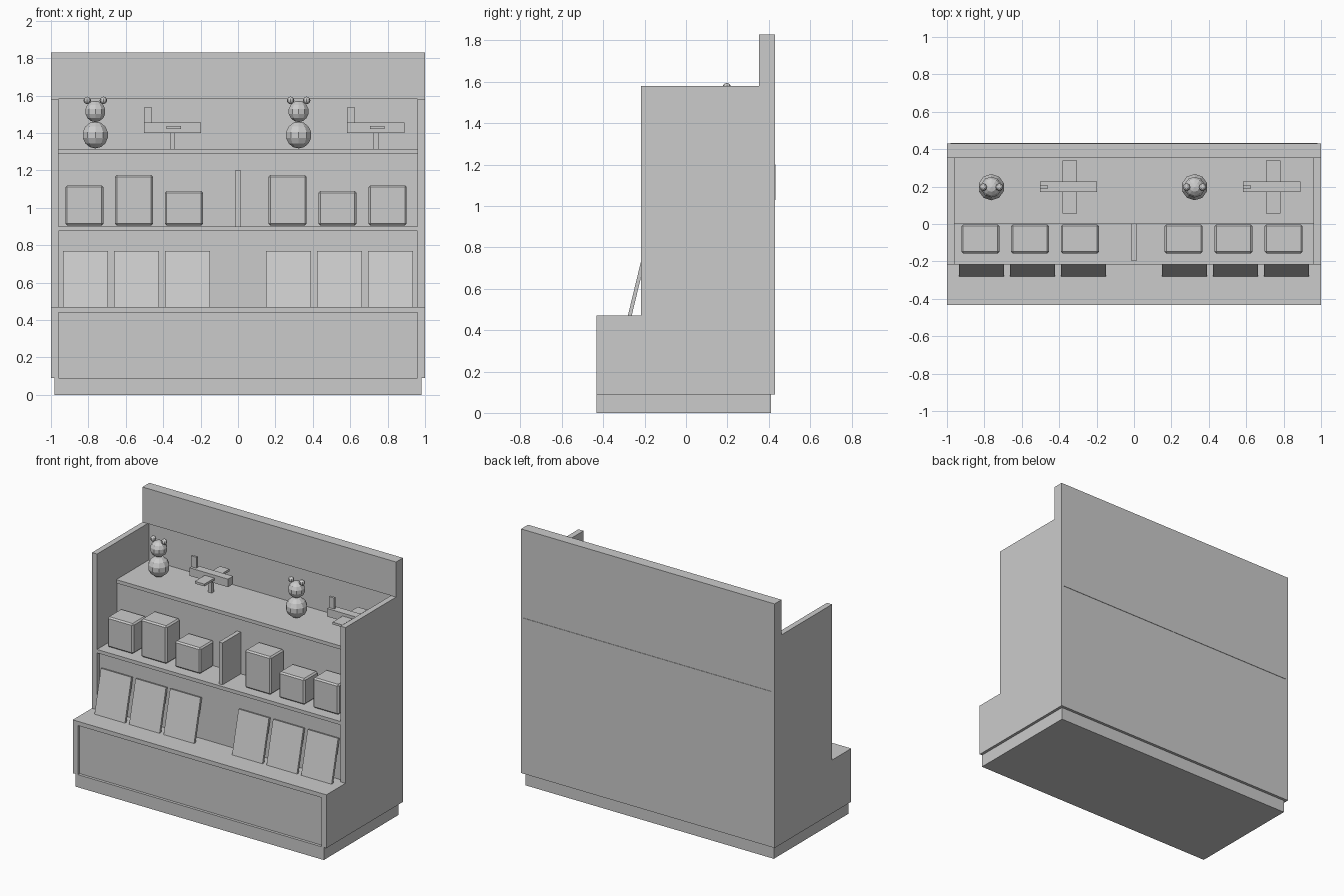
import bpy, bmesh, math
from mathutils import Matrix

if "Cube" in bpy.data.objects:
    bpy.data.objects.remove(bpy.data.objects["Cube"])


def obj_from(bm, name):
    bmesh.ops.recalc_face_normals(bm, faces=bm.faces[:])
    me = bpy.data.meshes.new(name)
    bm.to_mesh(me)
    bm.free()
    ob = bpy.data.objects.new(name, me)
    bpy.context.collection.objects.link(ob)
    return ob


def box(name, x, y, z, bevel=0):
    """Box from (min, max) ranges on each axis."""
    bm = bmesh.new()
    bmesh.ops.create_cube(bm, size=1)
    for v in bm.verts:
        v.co = [(r[0] + r[1]) / 2 + c * (r[1] - r[0]) for r, c in zip((x, y, z), v.co)]
    ob = obj_from(bm, name)
    if bevel:
        m = ob.modifiers.new("bevel", 'BEVEL')
        m.width, m.segments = bevel, 1
    return ob


def extrude_x(name, profile, x0, x1):
    """Prism from a (y, z) profile."""
    bm = bmesh.new()
    f = bm.faces.new([bm.verts.new((x0, y, z)) for y, z in profile])
    r = bmesh.ops.extrude_face_region(bm, geom=[f])
    for v in r["geom"]:
        if isinstance(v, bmesh.types.BMVert):
            v.co.x = x1
    return obj_from(bm, name)


FRONT, STEP, BACK, IN = -0.433, -0.217, 0.43, 0.96

# Cabinet carcass
box("plinth", (-0.98, 0.98), (FRONT, 0.41), (0, 0.09))
side = [(FRONT, 0.09), (FRONT, 0.47), (STEP, 0.47), (STEP, 1.58), (BACK, 1.58), (BACK, 0.09)]
extrude_x("left_side", side, -1, -IN)
extrude_x("right_side", side, IN, 1)
box("header_board", (-1, 1), (0.352, BACK), (1.58, 1.83))
box("back_board", (-IN, IN), (0.37, BACK), (0.09, 1.58))
box("back_rail", (-0.98, 0.98), (BACK - 0.01, 0.433), (1.03, 1.20))
box("bottom_board", (-IN, IN), (FRONT + 0.02, 0.37), (0.09, 0.11))

# Stepped shelves and the recessed panels below them
for name, y, z0, z1 in (("lower", FRONT, 0.44, 0.47), ("middle", STEP, 0.875, 0.90),
                        ("upper", 0.0, 1.29, 1.315)):
    box(name + "_shelf", (-IN, IN), (y, 0.37), (z0, z1))
box("lower_panel", (-IN, IN), (FRONT + 0.02, FRONT + 0.04), (0.11, 0.44))
box("middle_panel", (-IN, IN), (-0.19, -0.17), (0.47, 0.875))
box("upper_panel", (-IN, IN), (0.01, 0.03), (0.90, 1.29))
box("shelf_divider", (-0.015, 0.015), (-0.195, 0.01), (0.90, 1.198))

# Gift boxes on the middle shelf
for i, (x, top) in enumerate(((-0.821, 1.12), (-0.556, 1.175), (-0.289, 1.09),
                              (0.265, 1.175), (0.532, 1.09), (0.80, 1.12))):
    box(f"gift_box_{i + 1}", (x - 0.102, x + 0.102), (-0.157, -0.002), (0.905, top), 0.01)

# Leaning boards on the lower shelf
for i, x in enumerate((-0.815, -0.542, -0.27, 0.27, 0.542, 0.815)):
    ob = box(f"leaning_board_{i + 1}", (-0.12, 0.12), (0, 0.018), (0, 0.308))
    ob.location = (x, -0.281, 0.47)
    ob.rotation_euler.x = -math.radians(13.6)

# Two sets of toys on the upper shelf
for n, dx in enumerate((0, 1.087)):
    # Toy bear
    bm = bmesh.new()
    for x, z, r, seg, rings in ((0, 1.389, 0.072, 10, 7), (0, 1.515, 0.057, 10, 7),
                                (-0.043, 1.574, 0.02, 8, 6), (0.043, 1.574, 0.02, 8, 6)):
        bmesh.ops.create_uvsphere(bm, u_segments=seg, v_segments=rings, radius=r,
                                  matrix=Matrix.Translation((dx - 0.763 + x, 0.197, z)))
    obj_from(bm, f"toy_bear_{n + 1}")
    # Toy plane
    for part, x0, x1, y, z in (("body", -0.503, -0.198, (0.17, 0.227), (1.40, 1.457)),
                               ("wings", -0.381, -0.305, (0.057, 0.34), (1.42, 1.436)),
                               ("fin", -0.503, -0.461, (0.19, 0.206), (1.45, 1.535)),
                               ("stand", -0.364, -0.336, (0.184, 0.212), (1.315, 1.405))):
        box(f"toy_plane_{part}_{n + 1}", (x0 + dx, x1 + dx), y, z)
